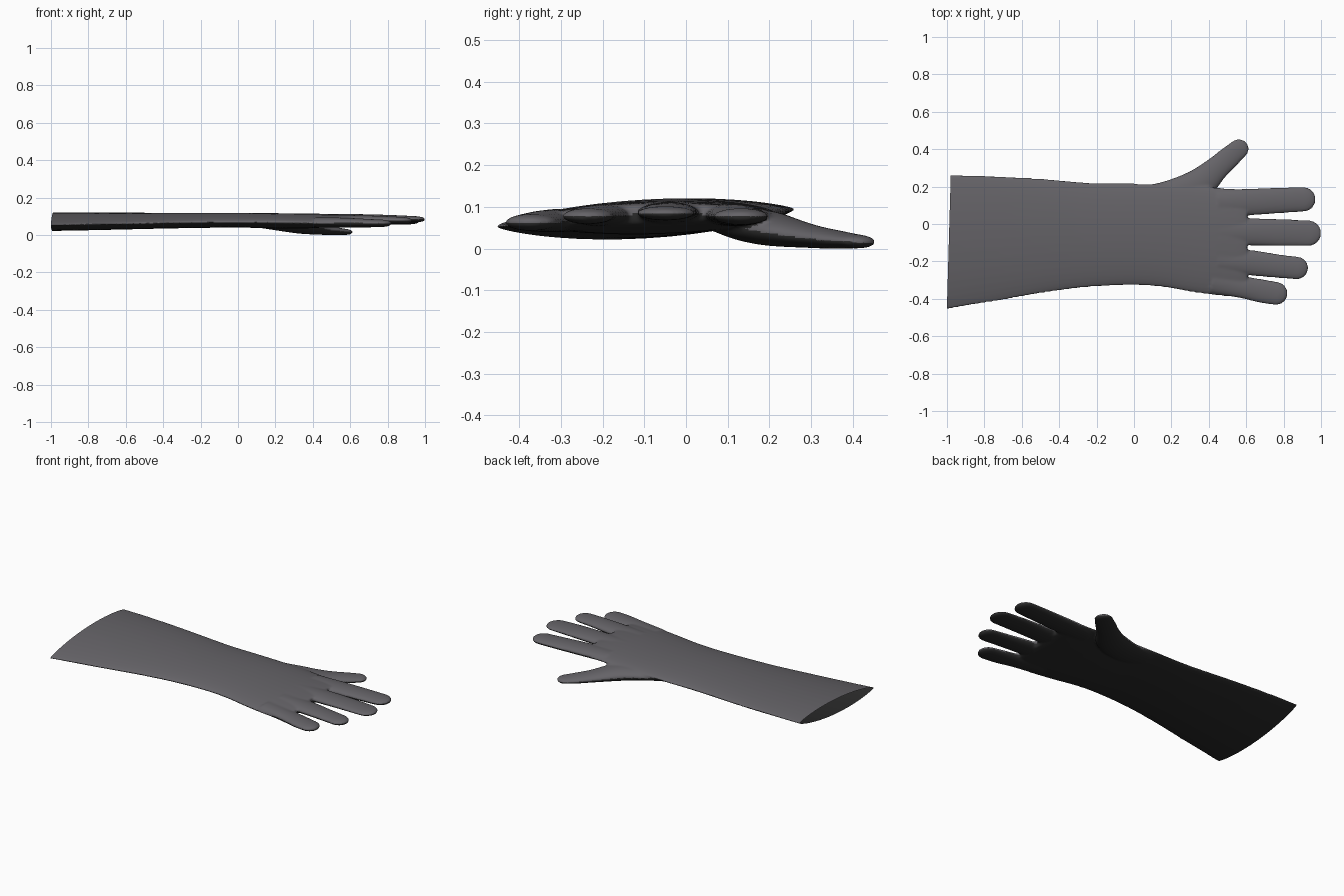
import bpy, bmesh, math
from mathutils import Vector

if "Cube" in bpy.data.objects:
    bpy.data.objects.remove(bpy.data.objects["Cube"])

N = 40  # points around each cross-section
bm = bmesh.new()


def loft(rings):
    """Skin a list of point rings into a closed solid."""
    vs = [[bm.verts.new(p) for p in r] for r in rings]
    faces = []
    for a, b in zip(vs, vs[1:]):
        for i in range(N):
            j = (i + 1) % N
            faces.append(bm.faces.new((a[i], a[j], b[j], b[i])))
    faces.append(bm.faces.new(vs[0][::-1]))
    faces.append(bm.faces.new(vs[-1]))
    bmesh.ops.recalc_face_normals(bm, faces=faces)


def smooth_path(keys, steps=8):
    """Catmull-Rom interpolation of tuples of numbers."""
    pts = [keys[0]] + keys + [keys[-1]]
    out = []
    for k in range(1, len(pts) - 2):
        p0, p1, p2, p3 = pts[k - 1:k + 3]
        for s in range(steps):
            t = s / steps
            out.append([0.5 * (2 * b + (c - a) * t + (2 * a - 5 * b + 4 * c - d) * t * t
                               + (3 * b - a - 3 * c + d) * t ** 3)
                        for a, b, c, d in zip(p0, p1, p2, p3)])
    return out + [list(keys[-1])]


def sleeve_ring(x, y0, y1, z0, z1, top, bot, power):
    """Lens section between two side edges, bulging to top and bottom."""
    mid = (z0 + z1) / 2
    ring = []
    for i in range(N):
        a = 2 * math.pi * i / N
        t = math.cos(a)
        f = abs(math.sin(a)) ** (2 * power)
        z = z0 + (z1 - z0) * (t + 1) / 2
        z += f * (top - mid if math.sin(a) > 0 else bot - mid)
        ring.append((x, y0 + (y1 - y0) * (t + 1) / 2, z))
    return ring


def finger(keys):
    """Flattened tube through (x, y, z, half width, half height), round tip."""
    path = smooth_path(keys)
    d = (Vector(path[-1][:3]) - Vector(path[-4][:3])).normalized()
    x, y, z, w, h = path[-1]
    for k in range(1, 10):
        a = math.pi / 2 * k / 9.15
        c = Vector((x, y, z)) + d * w * math.sin(a)
        path.append([*c, w * math.cos(a), h * math.cos(a) ** 0.8])
    rings = []
    for i, p in enumerate(path):
        q0, q1 = path[max(i - 1, 0)], path[min(i + 1, len(path) - 1)]
        d = Vector((q1[0] - q0[0], q1[1] - q0[1], 0)).normalized()
        side = Vector((-d.y, d.x, 0))
        rings.append([Vector(p[:3]) + side * p[3] * math.cos(2 * math.pi * k / N)
                      + Vector((0, 0, p[4] * math.sin(2 * math.pi * k / N))) for k in range(N)])
    loft(rings)


# Sleeve, wrist and palm: x, edge y, edge y, edge z, edge z, top, bottom, roundness
loft([sleeve_ring(*k) for k in smooth_path([
    (-1.04, -0.465, 0.264, 0.055, 0.097, 0.120, 0.026, 0.80),
    (-0.80, -0.424, 0.260, 0.058, 0.095, 0.120, 0.030, 0.76),
    (-0.60, -0.389, 0.251, 0.062, 0.092, 0.120, 0.034, 0.70),
    (-0.40, -0.356, 0.235, 0.066, 0.089, 0.120, 0.038, 0.66),
    (-0.20, -0.335, 0.220, 0.070, 0.086, 0.120, 0.041, 0.62),
    (0.00, -0.328, 0.217, 0.071, 0.085, 0.120, 0.043, 0.60),
    (0.15, -0.337, 0.214, 0.070, 0.084, 0.119, 0.039, 0.58),
    (0.30, -0.362, 0.209, 0.067, 0.083, 0.117, 0.037, 0.56),
    (0.45, -0.383, 0.195, 0.064, 0.081, 0.115, 0.043, 0.54),
    (0.56, -0.390, 0.187, 0.062, 0.080, 0.111, 0.052, 0.52),
    (0.605, -0.375, 0.182, 0.063, 0.080, 0.106, 0.062, 0.50)])])

# Four fingers
finger([(0.45, 0.108, 0.083, 0.072, 0.028), (0.63, 0.118, 0.082, 0.071, 0.026),
        (0.80, 0.127, 0.080, 0.068, 0.023), (0.905, 0.132, 0.079, 0.066, 0.020)])
finger([(0.45, -0.040, 0.086, 0.074, 0.030), (0.64, -0.042, 0.088, 0.073, 0.026),
        (0.80, -0.046, 0.089, 0.072, 0.021), (0.932, -0.049, 0.087, 0.069, 0.017)])
finger([(0.45, -0.190, 0.081, 0.070, 0.030), (0.63, -0.208, 0.082, 0.068, 0.026),
        (0.77, -0.225, 0.082, 0.063, 0.022), (0.870, -0.235, 0.080, 0.061, 0.019)])
finger([(0.42, -0.300, 0.070, 0.070, 0.028), (0.58, -0.337, 0.068, 0.060, 0.026),
        (0.68, -0.358, 0.066, 0.063, 0.023), (0.759, -0.371, 0.065, 0.062, 0.020)])

# Thumb
finger([(0.03, 0.110, 0.078, 0.085, 0.024), (0.20, 0.142, 0.064, 0.094, 0.036),
        (0.33, 0.198, 0.050, 0.090, 0.040), (0.44, 0.295, 0.032, 0.066, 0.028),
        (0.51, 0.358, 0.024, 0.059, 0.022), (0.56, 0.401, 0.020, 0.053, 0.017)])

mesh = bpy.data.meshes.new("glove")
bm.to_mesh(mesh)
bm.free()
glove = bpy.data.objects.new("glove", mesh)
bpy.context.collection.objects.link(glove)
bpy.context.view_layer.objects.active = glove
glove.select_set(True)

# Fuse the parts and soften the joins
remesh = glove.modifiers.new("fuse", 'REMESH')
remesh.mode = 'VOXEL'
remesh.voxel_size = 0.006
soften = glove.modifiers.new("soften", 'SMOOTH')
soften.factor = 0.5
soften.iterations = 7
bpy.ops.object.modifier_apply(modifier="fuse")
bpy.ops.object.modifier_apply(modifier="soften")


def material(name, colour):
    m = bpy.data.materials.new(name)
    m.diffuse_color = (*colour, 1)
    m.use_nodes = True
    m.node_tree.nodes["Principled BSDF"].inputs["Base Color"].default_value = m.diffuse_color
    mesh.materials.append(m)


mesh.materials.clear()
material("grey back", (0.13, 0.125, 0.137))
material("black palm", (0.024, 0.024, 0.024))

# Open cuff, cut slightly aslant; stand it on the ground; palm side is black
bm = bmesh.new()
bm.from_mesh(mesh)
bmesh.ops.bisect_plane(bm, geom=bm.verts[:] + bm.edges[:] + bm.faces[:],
                       plane_co=(-1, -0.44, 0), plane_no=(-0.69, 0.02, 0), clear_outer=True)
low = min(v.co.z for v in bm.verts)
bmesh.ops.translate(bm, verts=bm.verts, vec=(0, 0, -low))
bm.normal_update()
for f in bm.faces:
    f.material_index = 1 if f.normal.z < 0 else 0
bm.to_mesh(mesh)
bm.free()
bpy.ops.object.shade_smooth()
